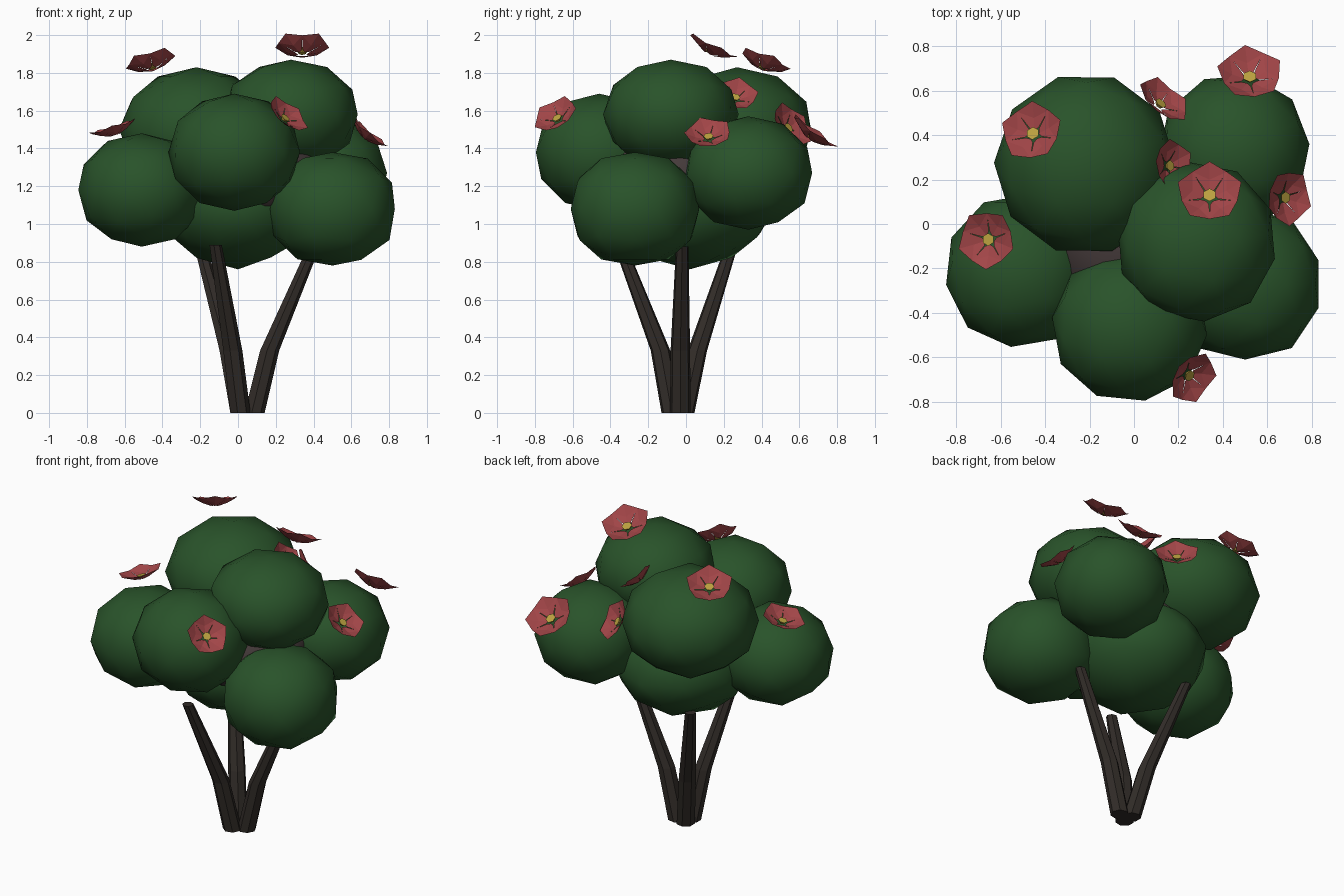
import bpy, bmesh, math
from mathutils import Vector, Matrix

cube = bpy.data.objects.get("Cube")
if cube:
    bpy.data.objects.remove(cube, do_unlink=True)


def material(name, r, g, b):
    m = bpy.data.materials.new(name)
    m.use_nodes = True
    m.diffuse_color = (r, g, b, 1)
    bsdf = next(n for n in m.node_tree.nodes if n.type == 'BSDF_PRINCIPLED')
    bsdf.inputs["Base Color"].default_value = (r, g, b, 1)
    bsdf.inputs["Roughness"].default_value = 0.9
    return m


leaf_green = material("leaf green", 0.022, 0.086, 0.023)
bark_brown = material("dark bark", 0.031, 0.025, 0.021)
shade_brown = material("inner shade", 0.06, 0.043, 0.043)
petal_red = material("petal red", 0.36, 0.06, 0.064)
pollen_yellow = material("pollen yellow", 0.5, 0.36, 0.05)


def finish(bm, name, mats, smooth):
    mesh = bpy.data.meshes.new(name)
    bm.to_mesh(mesh)
    bm.free()
    for m in mats:
        mesh.materials.append(m)
    for p in mesh.polygons:
        p.use_smooth = smooth
    ob = bpy.data.objects.new(name, mesh)
    bpy.context.collection.objects.link(ob)
    return ob


# Leafy clumps: slightly boxy low-poly balls
def clump(name, centre, size, power=2.12, turn=0.0, mat=leaf_green):
    bm = bmesh.new()
    bmesh.ops.create_icosphere(bm, subdivisions=2, radius=1)
    spin = Matrix.Rotation(turn, 3, 'Z')
    for v in bm.verts:
        d = spin @ v.co
        d /= sum(abs(c) ** power for c in d) ** (1 / power)
        v.co = Vector(centre) + Vector(c * s for c, s in zip(d, size))
    return finish(bm, name, [mat], True)


clump("front_clump", (-0.02, -0.46, 1.38), (0.35, 0.34, 0.31), turn=0.2)
clump("right_low_clump", (0.50, -0.27, 1.08), (0.34, 0.34, 0.30), power=2.35)
clump("left_low_clump", (-0.51, -0.21, 1.18), (0.34, 0.345, 0.30), turn=0.5)
clump("back_left_clump", (-0.22, 0.27, 1.50), (0.41, 0.41, 0.33), power=2.0, turn=0.3)
clump("top_clump", (0.28, -0.08, 1.58), (0.36, 0.36, 0.29), turn=0.1)
clump("back_right_clump", (0.45, 0.33, 1.27), (0.34, 0.345, 0.30), turn=0.4)
clump("lower_clump", (0.0, 0.02, 1.10), (0.43, 0.46, 0.34), power=1.8)
clump("inner_core", (0.05, -0.05, 1.25), (0.46, 0.43, 0.27), power=2, mat=shade_brown)


# Stems: tapered tubes with a bend
def stem(name, path, sides=7):
    bm = bmesh.new()
    rings = []
    for (x, y, z), r in zip(path, (0.056, 0.053, 0.034)):
        angles = [math.tau * i / sides for i in range(sides)]
        rings.append([bm.verts.new((x + r * math.cos(a), y + r * math.sin(a), z))
                      for a in angles])
    for low, high in zip(rings, rings[1:]):
        for i in range(sides):
            j = (i + 1) % sides
            bm.faces.new((low[i], low[j], high[j], high[i]))
    bm.faces.new(rings[0][::-1])
    bm.faces.new(rings[-1])
    return finish(bm, name, [bark_brown], False)


stem("right_stem", [(0.085, -0.03, 0), (0.165, -0.03, 0.33), (0.40, -0.02, 0.88)])
stem("front_stem", [(0.01, -0.075, 0), (-0.03, -0.135, 0.33), (-0.12, -0.35, 0.89)])
stem("back_stem", [(0.01, -0.01, 0), (-0.05, 0.06, 0.33), (-0.20, 0.24, 0.88)])


# Blossoms: five folded petals in a shallow cup around a yellow centre
def blossom(name, centre, normal, size, turn):
    bm = bmesh.new()
    for k in range(5):
        rot = Matrix.Rotation(math.tau * k / 5 + math.radians(turn), 3, 'Z')
        inner, middle, tip = [bm.verts.new(rot @ Vector(p)) for p in
                              ((0.024, 0, 0), (0.08, 0, 0.018), (0.15, 0, 0.06))]
        for side in (-1, 1):
            root = bm.verts.new(rot @ Vector((0.034, side * 0.022, 0.006)))
            edge = bm.verts.new(rot @ Vector((0.106, side * 0.078, 0.045)))
            bm.faces.new((inner, middle, edge, root)[::side])
            bm.faces.new((middle, tip, edge)[::side])
    red_faces = set(bm.faces)
    bmesh.ops.create_cone(bm, cap_ends=True, segments=6, radius1=0.02, radius2=0.032,
                          depth=0.02, matrix=Matrix.Translation((0, 0, 0.014)))
    for f in bm.faces:
        f.material_index = 0 if f in red_faces else 1
    ob = finish(bm, name, [petal_red, pollen_yellow], False)
    ob.location = centre
    ob.scale = (size, size, size)
    tilt = Vector((0, 0, 1)).rotation_difference(Vector(normal))
    ob.rotation_euler = tilt.to_euler()
    return ob


blossoms = [
    ((0.34, 0.12, 1.90), (0.0, 0.45, 0.9), 1.0, 90),
    ((0.52, 0.65, 1.45), (0.05, 0.6, 0.8), 1.0, 98),
    ((-0.45, 0.40, 1.82), (-0.25, 0.35, 0.9), 0.95, 90),
    ((-0.65, -0.07, 1.47), (-0.3, 0.0, 0.95), 0.9, 54),
    ((0.24, -0.675, 1.55), (0.55, -0.4, 0.65), 0.85, 70),
    ((0.67, 0.12, 1.45), (0.6, -0.05, 0.75), 0.85, 54),
    ((0.15, 0.26, 1.66), (0.65, 0.1, 0.65), 0.8, 30),
    ((0.11, 0.53, 1.50), (0.5, 0.6, 0.45), 0.9, 90),
]
for i, spec in enumerate(blossoms):
    blossom(f"blossom_{i + 1}", *spec)
